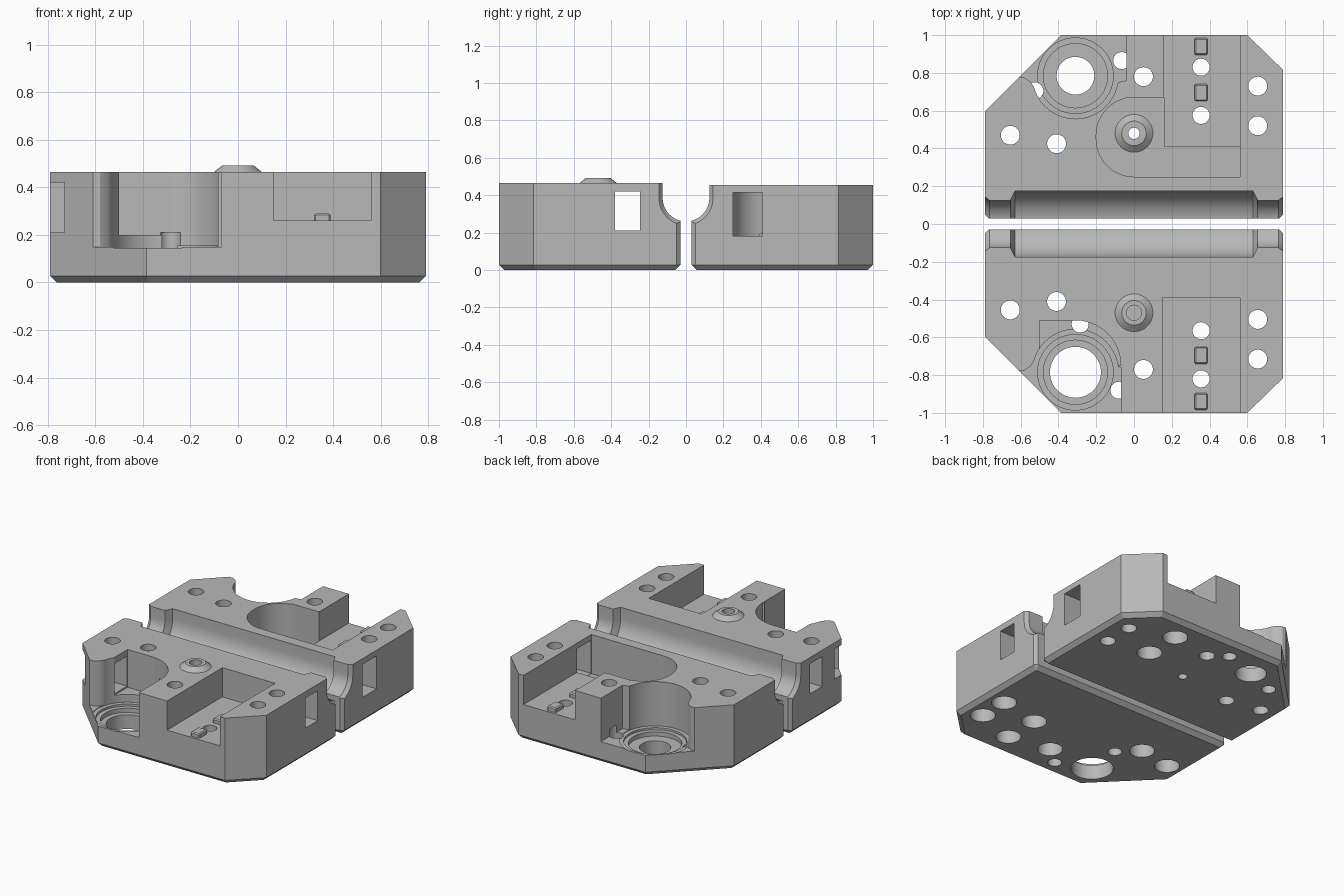
import bpy, bmesh
from math import sin, cos, radians, tau

if "Cube" in bpy.data.objects:
    bpy.data.objects.remove(bpy.data.objects["Cube"])

grey = bpy.data.materials.new("plain grey")
grey.use_nodes = True
grey.diffuse_color = (0.48, 0.48, 0.48, 1)
grey.node_tree.nodes["Principled BSDF"].inputs["Base Color"].default_value = (0.48, 0.48, 0.48, 1)


def loft(name, rings, closed=False, bevel=0.0, low_only=False):
    """Join equal rings of points into a solid, capped or closed into a loop."""
    bm = bmesh.new()
    loops = [[bm.verts.new(p) for p in ring] for ring in rings]
    pairs = list(zip(loops, loops[1:]))
    if closed:
        pairs.append((loops[-1], loops[0]))
    else:
        bm.faces.new(loops[0])
        bm.faces.new(loops[-1])
    n = len(loops[0])
    for a, b in pairs:
        for i in range(n):
            j = (i + 1) % n
            bm.faces.new((a[i], a[j], b[j], b[i]))
    bmesh.ops.recalc_face_normals(bm, faces=bm.faces)
    if bevel:
        edges = [e for e in bm.edges if not low_only or all(v.co.z < 0.001 for v in e.verts)]
        bmesh.ops.bevel(bm, geom=edges, offset=bevel, segments=1, affect='EDGES', profile=0.5)
    mesh = bpy.data.meshes.new(name)
    bm.to_mesh(mesh)
    bm.free()
    mesh.materials.append(grey)
    ob = bpy.data.objects.new(name, mesh)
    bpy.context.scene.collection.objects.link(ob)
    return ob


def prism(name, outline, z0, z1, **kw):
    return loft(name, [[(x, y, z) for x, y in outline] for z in (z0, z1)], **kw)


def box(name, x0, x1, y0, y1, z0, z1, **kw):
    return prism(name, [(x0, y0), (x1, y0), (x1, y1), (x0, y1)], z0, z1, **kw)


def lathe(name, x, y, profile, closed=False, n=48):
    return loft(name, [[(x + r * cos(tau * i / n), y + r * sin(tau * i / n), z)
                        for i in range(n)] for r, z in profile], closed)


def arc(cx, cy, r, a0, a1, n=14):
    angles = [radians(a0 + (a1 - a0) * i / n) for i in range(n + 1)]
    return [(cx + r * cos(a), cy + r * sin(a)) for a in angles]


def drill(x, y, r=0.05, bore=0.0, depth=0.1, top=0.8):
    """Upright hole, optionally with a wider bore from below."""
    profile = [(r, -0.1), (r, top)]
    if bore:
        profile = [(bore, -0.1), (bore, depth), (r, depth), (r, top)]
    return lathe("cutter", x, y, profile)


def carve(ob, cutters):
    for c in cutters:
        c.hide_render = True
        m = ob.modifiers.new("cut", 'BOOLEAN')
        m.operation, m.solver, m.object = 'DIFFERENCE', 'EXACT', c
    bpy.context.view_layer.update()
    dg = bpy.context.evaluated_depsgraph_get()
    mesh = bpy.data.meshes.new_from_object(ob.evaluated_get(dg))
    ob.modifiers.clear()
    ob.data = mesh
    for c in cutters:
        bpy.data.objects.remove(c)


def block(name, side, height):
    outline = [(-0.79, 0.595), (-0.385, 1), (0.6, 1), (0.79, 0.815),
               (0.79, 0.05), (0.77, 0.03), (-0.77, 0.03), (-0.79, 0.05)]
    return prism(name, [(x, side * y) for x, y in outline], 0, height,
                 bevel=0.028, low_only=True)


def rail_groove():
    """Round-bottomed trough along x, wider in the middle and flared at the ends."""
    half = [(0.63, 0.175), (0.655, 0.125), (0.765, 0.125), (0.81, 0.16)]
    stations = [(-x, r) for x, r in reversed(half)] + half
    return loft("cutter", [[(x, y, z) for y, z in
                            arc(0, 0.385, r, 180, 360, 24) + [(r, 0.8), (-r, 0.8)]]
                           for x, r in stations])


def wheel_bay(side, right):
    """Flared bay open to the cut corner, with its stepped round seat."""
    flare = [(-0.5, 0.67), (-0.525, 0.72), (-0.55, 0.755), (-0.58, 0.775), (-0.61, 0.775),
             (-0.75, 0.9), (-0.4, 1.15), (right, 1.15), (right, 0.76), (-0.31, 0.7)]
    hole = 0.135 if side < 0 else 0.1
    cy = side * 0.785
    return [prism("cutter", [(x, side * y) for x, y in flare], 0.15, 0.8),
            lathe("cutter", -0.31, cy, [(0.228, 0.145), (0.228, 0.81)]),
            lathe("cutter", -0.31, cy, [(hole, -0.1), (hole, 0.1), (0.17, 0.1),
                                        (0.17, 0.13), (0.2, 0.13), (0.2, 0.7)])]


# Front block: corner bay, tool bay, belt tunnels and screw holes
front = block("front_block", -1, 0.465)
cuts = [rail_groove()] + wheel_bay(-1, -0.07)
cuts += [
    prism("cutter", arc(-0.31, -0.75, 0.24, 0, 90) + [(-0.31, -0.75)], 0.155, 0.82),
    box("cutter", -0.5, -0.29, -0.66, -0.51, 0.2, 0.83),
    box("cutter", -0.9, -0.45, -0.655, -0.515, 0.21, 0.42),
    box("cutter", -0.9, 0.9, -0.38, -0.245, 0.21, 0.42),
    box("cutter", 0.15, 0.56, -1.1, -0.388, 0.26, 0.84),
    lathe("cutter", 0, -0.47, [(0.04, 0.4), (0.04, 0.6)]),
    drill(-0.285, -0.53, 0.045, top=0.21), drill(-0.08, -0.88, 0.045, top=0.2)]
for x, y in [(-0.655, -0.455), (-0.41, -0.41), (0.05, -0.77), (0.655, -0.505), (0.655, -0.715)]:
    cuts.append(drill(x, y, bore=0.08))
for y in (-0.565, -0.82):
    cuts.append(drill(0.355, y, 0.045, bore=0.08))
carve(front, cuts)

# Back block: round belt pocket joined to the corner bay and tool bay
back = block("back_block", 1, 0.455)
pocket = [(0.56, 0.25), (0.56, 0.41), (0.16, 0.41), (0.16, 0.67), (-0.04, 0.67)]
pocket += arc(0, 0.47, 0.2, 105, 180) + arc(0, 0.45, 0.2, 180, 270)
cuts = [rail_groove()] + wheel_bay(1, -0.04)
cuts += [
    prism("cutter", pocket, 0.18, 0.82),
    box("cutter", 0.16, 0.56, 0.405, 1.1, 0.25, 0.83),
    box("cutter", 0.5, 0.9, 0.252, 0.408, 0.183, 0.415),
    drill(0, 0.48, 0.03),
    drill(-0.065, 0.865, 0.045, top=0.2), drill(-0.525, 0.705, 0.045, top=0.2)]
for x, y in [(-0.655, 0.47), (-0.41, 0.425), (0.05, 0.78), (0.655, 0.52), (0.655, 0.73)]:
    cuts.append(drill(x, y))
for y in (0.575, 0.83):
    cuts.append(drill(0.355, y, 0.045, bore=0.08))
carve(back, cuts)

# Tapered bosses around the pivot holes
bosses = [lathe(name, 0, y, [(0.1, z - 0.003), (0.1, z), (0.065, z + 0.028),
                             (r, z + 0.028), (r, z - 0.003)], closed=True)
          for name, y, z, r in [("front_boss", -0.47, 0.465, 0.04),
                                ("back_boss", 0.48, 0.18, 0.03)]]

# Small locating lugs on the tool bay floors
for name, side, z in [("front_lug", -1, 0.26), ("back_lug", 1, 0.25)]:
    for y in (0.695, 0.94):
        box(name, 0.32, 0.39, side * y - 0.045, side * y + 0.045, z - 0.01, z + 0.03, bevel=0.007)

# Smooth the round walls, keep the machined edges sharp
bpy.ops.object.select_all(action='DESELECT')
for ob in [front, back] + bosses:
    ob.select_set(True)
bpy.context.view_layer.objects.active = front
bpy.ops.object.shade_smooth_by_angle(angle=radians(25))
